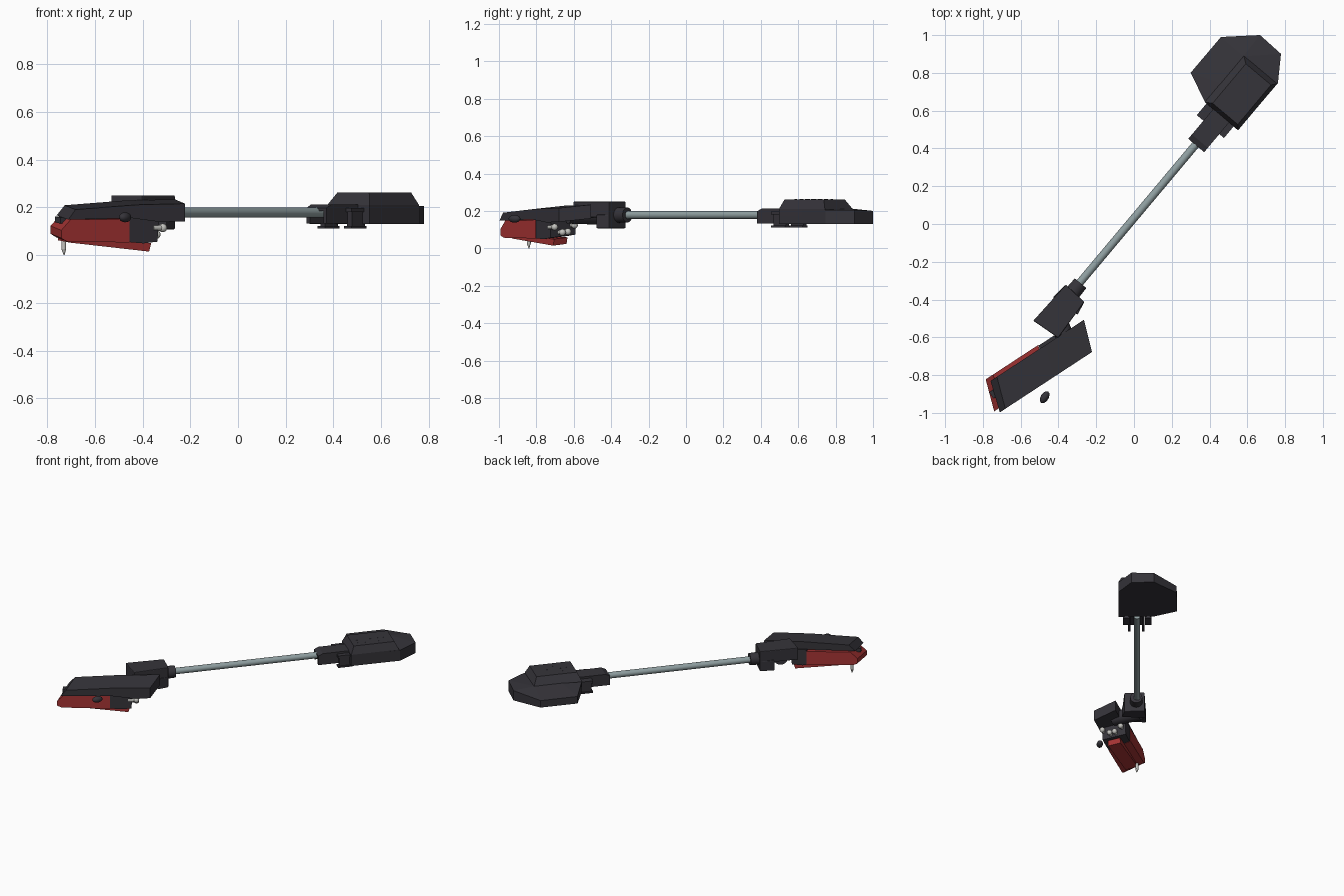
import bpy, bmesh, math
from mathutils import Vector, Matrix

if "Cube" in bpy.data.objects:
    bpy.data.objects.remove(bpy.data.objects["Cube"])


def material(name, rgb):
    m = bpy.data.materials.new(name)
    m.diffuse_color = (*rgb, 1)
    m.use_nodes = True
    m.node_tree.nodes["Principled BSDF"].inputs["Base Color"].default_value = m.diffuse_color
    return m


BLACK = material("charcoal", (0.036, 0.034, 0.042))
RED = material("red", (0.38, 0.034, 0.034))
STEEL = material("blue_grey_steel", (0.28, 0.35, 0.36))
SILVER = material("silver", (0.55, 0.55, 0.52))


def arm(u, v, z):
    """Frame along the tube: u along, v to its left."""
    return Vector((0.643 * u - 0.766 * v, 0.766 * u + 0.643 * v, z))


def head(h, w, z):
    """Frame along the head shell, leaning up to its left."""
    return Vector((0.837 * h - 0.548 * w, 0.548 * h + 0.837 * w, z + 0.11 * (w + 0.43)))


def finish(name, bm, mat):
    bmesh.ops.recalc_face_normals(bm, faces=bm.faces)
    me = bpy.data.meshes.new(name)
    bm.to_mesh(me)
    bm.free()
    me.materials.append(mat)
    ob = bpy.data.objects.new(name, me)
    bpy.context.collection.objects.link(ob)
    return ob


def hull(name, frame, pts, mat=BLACK):
    bm = bmesh.new()
    for p in pts:
        bm.verts.new(frame(*p))
    res = bmesh.ops.convex_hull(bm, input=bm.verts)
    junk = [g for g in res["geom_interior"] if isinstance(g, bmesh.types.BMVert)]
    bmesh.ops.delete(bm, geom=junk, context='VERTS')
    bmesh.ops.dissolve_limit(bm, angle_limit=0.02, verts=bm.verts, edges=bm.edges)
    return finish(name, bm, mat)


def block(name, frame, a, b, c, mat=BLACK):
    return hull(name, frame, [(x, y, z) for x in a for y in b for z in c], mat)


def side_profile(name, pts, w0, w1, mat):
    """Extrude (h, z, shear) points across the head from w0 to w1."""
    bm = bmesh.new()
    near = [bm.verts.new(head(h, w0, z)) for h, z, s in pts]
    far = [bm.verts.new(head(h + s, w1, z)) for h, z, s in pts]
    bm.faces.new(near)
    bm.faces.new(far[::-1])
    n = len(pts)
    for i in range(n):
        j = (i + 1) % n
        bm.faces.new((near[i], near[j], far[j], far[i]))
    return finish(name, bm, mat)


def smooth(ob):
    bpy.ops.object.select_all(action='DESELECT')
    ob.select_set(True)
    bpy.context.view_layer.objects.active = ob
    bpy.ops.object.shade_smooth_by_angle(angle=math.radians(40))


def rod(name, p, q, r1, r2, mat, sides=24):
    p, q = Vector(p), Vector(q)
    bm = bmesh.new()
    rot = (q - p).to_track_quat('Z', 'Y').to_matrix().to_4x4()
    bmesh.ops.create_cone(bm, cap_ends=True, segments=sides, radius1=r1, radius2=r2,
                          depth=(q - p).length,
                          matrix=Matrix.Translation((p + q) / 2) @ rot)
    ob = finish(name, bm, mat)
    smooth(ob)
    return ob


def ball(name, centre, size, mat, turn=0.0):
    bm = bmesh.new()
    m = Matrix.Translation(centre) @ Matrix.Rotation(turn, 4, 'Z') @ Matrix.Diagonal((*size, 1))
    bmesh.ops.create_uvsphere(bm, u_segments=16, v_segments=10, radius=1, matrix=m)
    ob = finish(name, bm, mat)
    smooth(ob)


# tube with its front collar
AX, AZ = 0.02, 0.178
rod("arm_tube", arm(-0.46, AX, AZ), arm(0.66, AX, AZ), 0.021, 0.021, STEEL)
rod("tube_collar", arm(-0.50, 0.015, AZ), arm(-0.422, 0.015, AZ), 0.042, 0.040, BLACK)

# squared front housing: long upper part, shorter lower part
for part, rear, zs in (("upper", -0.735, (0.165, 0.25)), ("lower", -0.575, (0.107, 0.18))):
    ob = hull(f"front_housing_{part}", arm, [(u, v, z) for z in zs for u, v in
              ((-0.478, 0.07), (-0.485, -0.064), (rear + 0.015, -0.08), (rear, 0.079))])
    bev = ob.modifiers.new("soft_edges", 'BEVEL')
    bev.width = 0.005
    bev.segments = 2
rod("head_joint", (-0.43, -0.45, 0.178), (-0.35, -0.63, 0.178), 0.052, 0.046, BLACK)

# head shell: sheared slab with a slanted nose
side_profile("head_shell", [
    (-1.140, 0.150, 0.05), (-1.105, 0.192, 0.055), (-0.80, 0.212, 0.055), (-0.557, 0.217, 0.058),
    (-0.557, 0.143, 0.058), (-0.68, 0.140, 0.05), (-0.82, 0.156, 0.05)], -0.445, -0.279, BLACK)

# cartridge body, with a narrower keel running further back
side_profile("cartridge_body", [
    (-1.162, 0.070, 0.055), (-1.162, 0.103, 0.055), (-1.115, 0.148, 0.055), (-0.82, 0.150, 0.045),
    (-0.82, 0.052, 0.045), (-1.135, 0.056, 0.055)], -0.424, -0.258, RED)
side_profile("cartridge_keel", [
    (-1.10, 0.065, 0.0), (-0.69, 0.045, 0.0), (-0.70, 0.010, 0.0), (-1.10, 0.048, 0.0)],
    -0.390, -0.305, RED)
block("nose_slot", head, (-1.128, -1.08), (-0.365, -0.325), (0.125, 0.150))

# dark mount behind the cartridge, with four contact pins
side_profile("cartridge_mount", [
    (-0.82, 0.16, 0.045), (-0.67, 0.16, 0.0), (-0.68, 0.055, 0.0), (-0.75, 0.048, 0.0),
    (-0.82, 0.053, 0.045)], -0.422, -0.262, BLACK)
for i, (w, z) in enumerate(((-0.415, 0.112), (-0.365, 0.078), (-0.330, 0.078), (-0.288, 0.108))):
    tip = head(-0.648, w, z)
    rod(f"contact_pin_{i}", head(-0.70, w, z), tip, 0.012, 0.012, SILVER, 12)
    ball(f"contact_tip_{i}", tip, (0.018, 0.018, 0.018), SILVER)

# stylus and finger knob
rod("stylus_shank", (-0.73, -0.84, 0.075), (-0.73, -0.84, 0.025), 0.010, 0.010, SILVER, 12)
rod("stylus_tip", (-0.73, -0.84, 0.025), (-0.728, -0.84, 0.0), 0.010, 0.002, SILVER, 12)
ball("finger_knob", (-0.473, -0.917, 0.158), (0.035, 0.021, 0.021), BLACK, math.radians(58))

# rear connector: a channel open below, with clip rails
hull("connector_roof", arm, [(u, v, z) for v in (-0.04, 0.07) for u, z in
     ((0.53, 0.185), (0.53, 0.198), (0.56, 0.212), (0.76, 0.212), (0.76, 0.185))])
for side, v in (("right", (-0.04, -0.022)), ("left", (0.052, 0.07))):
    block(f"connector_wall_{side}", arm, (0.53, 0.75), v, (0.133, 0.19))
block("clip_bridge", arm, (0.655, 0.75), (-0.072, 0.116), (0.18, 0.198))
for side, (a, b) in {"right": (-0.072, -0.03), "left": (0.074, 0.116)}.items():
    block(f"clip_rail_{side}", arm, (0.665, 0.75), (a + 0.008, b - 0.008), (0.112, 0.19))
    block(f"clip_foot_{side}", arm, (0.655, 0.75), (a, b), (0.112, 0.122))

# rear body: asymmetric faceted base sloping down to its left
outline = [(0.806, 0.285), (1.054, 0.284), (1.195, 0.132), (1.190, -0.017),
           (1.061, -0.104), (0.734, -0.102), (0.736, 0.127)]
tops = [0.18, 0.18, 0.2, 0.205, 0.205, 0.205, 0.205]
hull("rear_base", arm, [(u, v, 0.13) for u, v in outline] +
     [(u, v, z) for (u, v), z in zip(outline, tops)] +
     [(0.867, 0.127, 0.212), (1.052, 0.127, 0.212)])

# raised cover with chamfered rim
hull("rear_cover", arm,
     [(u, v, z) for z in (0.17, 0.21) for u in (0.735, 1.056) for v in (-0.103, 0.128)] +
     [(u, v, 0.262) for u in (0.757, 1.03) for v in (-0.082, 0.092)])

# rows of shallow grip dots on the cover
for i in range(5):
    for j in range(3):
        u, v = 0.80 + 0.045 * i, -0.04 + 0.042 * j
        rod(f"grip_dot_{i}_{j}", arm(u, v, 0.260), arm(u, v, 0.2626), 0.006, 0.006, BLACK, 8)
